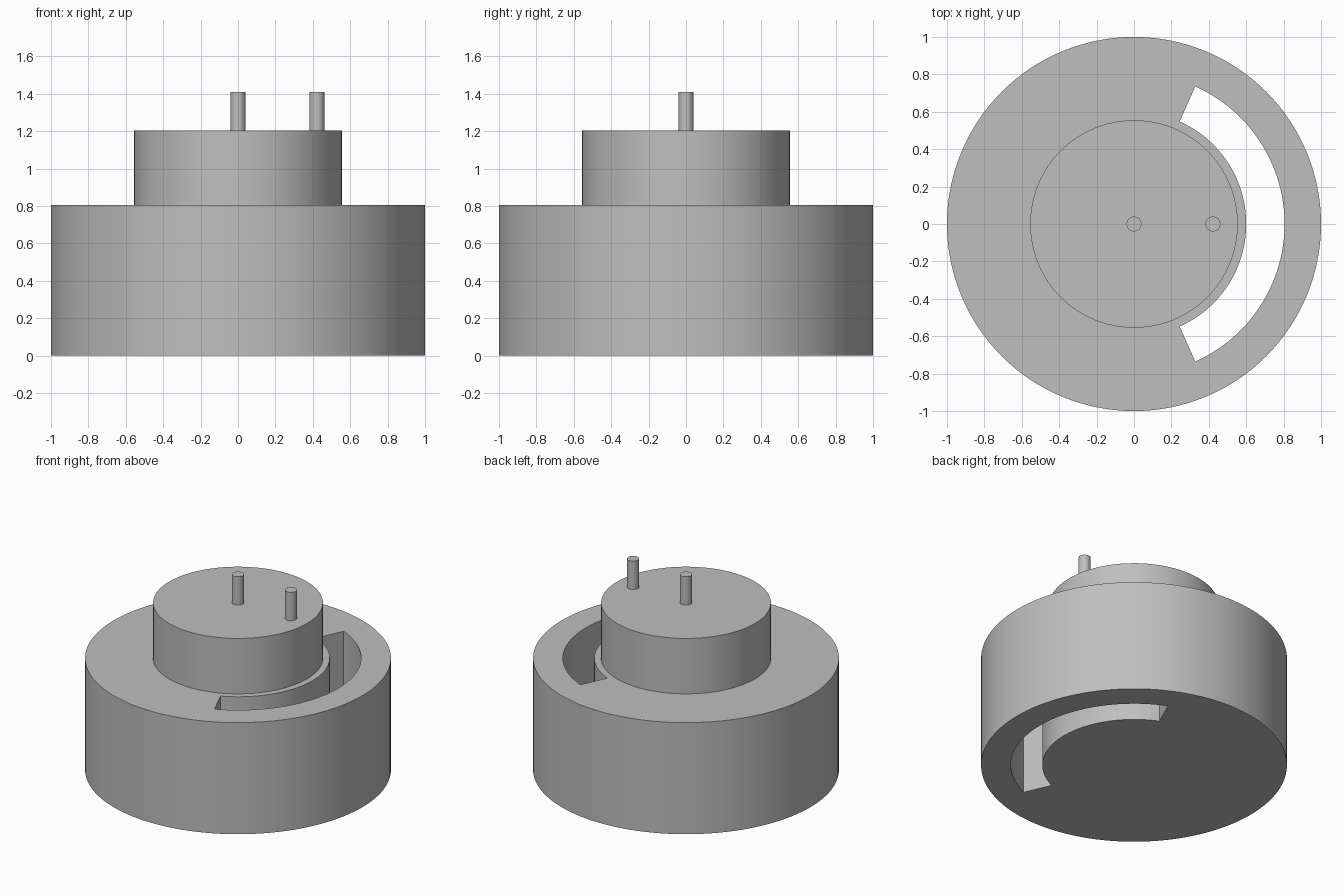
import bpy
import bmesh
from math import cos, sin, radians

cube = bpy.data.objects.get("Cube")
if cube:
    bpy.data.objects.remove(cube, do_unlink=True)

grey = bpy.data.materials.new("plain_grey")
grey.use_nodes = True
COLOUR = (0.52, 0.52, 0.52, 1)
grey.diffuse_color = COLOUR
grey.node_tree.nodes["Principled BSDF"].inputs["Base Color"].default_value = COLOUR


def activate(obj):
    bpy.ops.object.select_all(action='DESELECT')
    obj.select_set(True)
    bpy.context.view_layer.objects.active = obj


def smooth(obj):
    activate(obj)
    bpy.ops.object.shade_smooth_by_angle(angle=radians(30))


def cylinder(name, radius, bottom, top, x=0, sides=96):
    bpy.ops.mesh.primitive_cylinder_add(
        vertices=sides, radius=radius, depth=top - bottom,
        location=(x, 0, (bottom + top) / 2))
    obj = bpy.context.object
    obj.name = name
    obj.data.materials.append(grey)
    return obj


def arc_prism(name, inner, outer, half_angle, bottom, top, steps=48):
    """Upright prism over a ring sector centred on +x."""
    angles = [half_angle * (2 * i / steps - 1) for i in range(steps + 1)]
    outline = [(outer * cos(a), outer * sin(a)) for a in angles]
    outline += [(inner * cos(a), inner * sin(a)) for a in reversed(angles)]
    bm = bmesh.new()
    face = bm.faces.new([bm.verts.new((x, y, bottom)) for x, y in outline])
    moved = bmesh.ops.extrude_face_region(bm, geom=[face])["geom"]
    verts = [v for v in moved if isinstance(v, bmesh.types.BMVert)]
    bmesh.ops.translate(bm, verts=verts, vec=(0, 0, top - bottom))
    bmesh.ops.recalc_face_normals(bm, faces=bm.faces)
    mesh = bpy.data.meshes.new(name)
    bm.to_mesh(mesh)
    bm.free()
    mesh.materials.append(grey)
    obj = bpy.data.objects.new(name, mesh)
    bpy.context.collection.objects.link(obj)
    return obj


# Wide base with a curved slot cut right through it
base = cylinder("base_drum", 1, 0, 0.805, sides=128)
cutter = arc_prism("slot_cutter", 0.6, 0.805, radians(66), -0.2, 1)
cut = base.modifiers.new("curved_slot", 'BOOLEAN')
cut.operation = 'DIFFERENCE'
cut.solver = 'EXACT'
cut.object = cutter
activate(base)
bpy.ops.object.modifier_apply(modifier=cut.name)
bpy.data.objects.remove(cutter, do_unlink=True)
smooth(base)

# Upper drum and its two pins
smooth(cylinder("upper_drum", 0.555, 0.805, 1.205))
for name, x in (("centre_pin", 0), ("offset_pin", 0.422)):
    smooth(cylinder(name, 0.04, 1.205, 1.41, x, sides=32))
